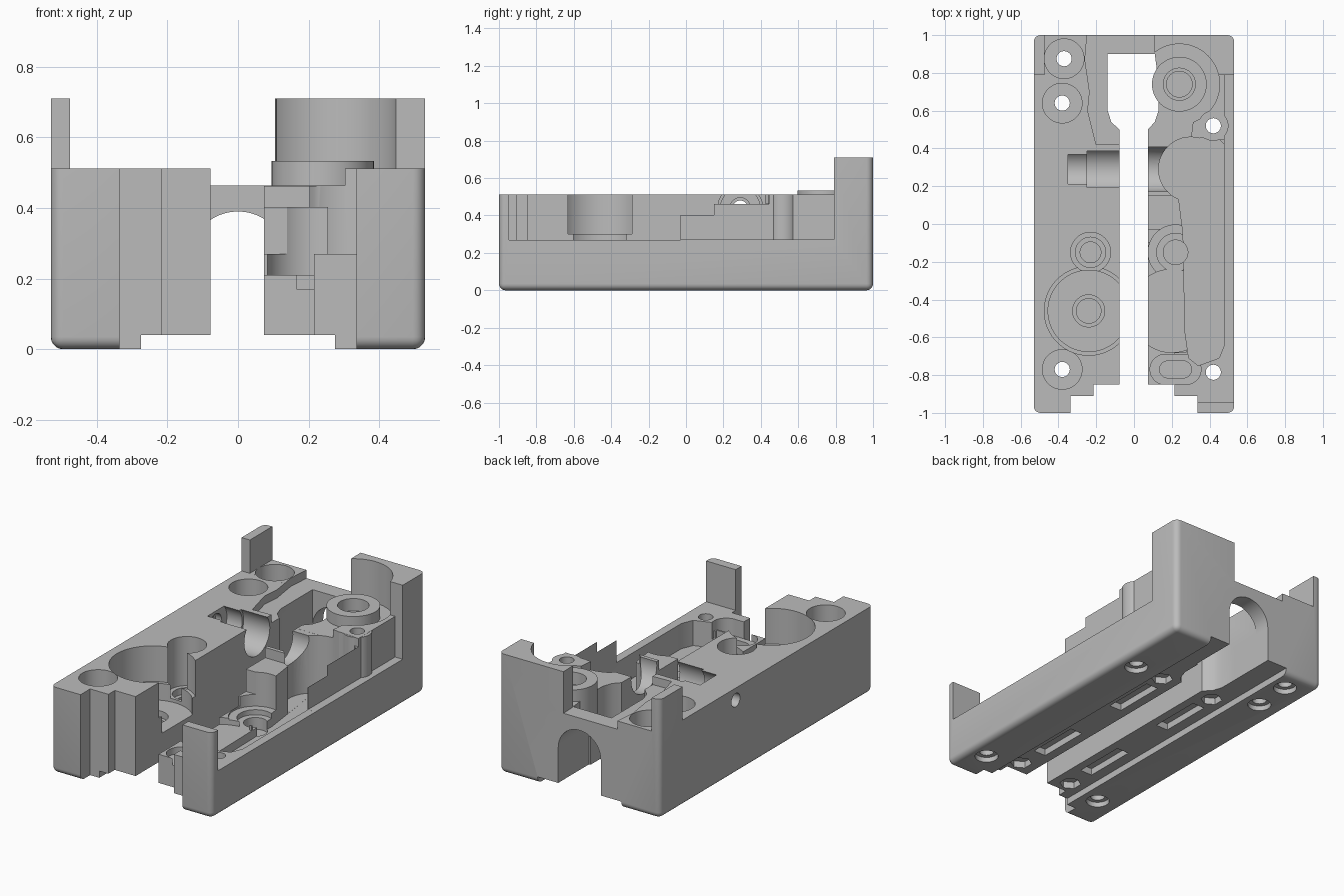
import bpy, bmesh, math
from mathutils import Matrix

if "Cube" in bpy.data.objects:
    bpy.data.objects.remove(bpy.data.objects["Cube"], do_unlink=True)

grey = bpy.data.materials.new("plain_grey")
grey.use_nodes = True
colour = (0.5, 0.5, 0.5, 1)
grey.diffuse_color = colour
grey.node_tree.nodes["Principled BSDF"].inputs["Base Color"].default_value = colour

TOP = 0.9      # above everything
LOW = -0.1     # below everything
helpers = []


def make(name, bm):
    bmesh.ops.recalc_face_normals(bm, faces=bm.faces)
    mesh = bpy.data.meshes.new(name)
    bm.to_mesh(mesh)
    bm.free()
    mesh.materials.append(grey)
    ob = bpy.data.objects.new(name, mesh)
    bpy.context.collection.objects.link(ob)
    return ob


def box_mesh(x0, x1, y0, y1, z0, z1):
    bm = bmesh.new()
    bmesh.ops.create_cube(bm, size=1)
    bmesh.ops.scale(bm, vec=(x1 - x0, y1 - y0, z1 - z0), verts=bm.verts)
    bmesh.ops.translate(bm, vec=((x0 + x1) / 2, (y0 + y1) / 2, (z0 + z1) / 2), verts=bm.verts)
    return bm


def apply_tool(bm, operation="DIFFERENCE"):
    tool = make("helper_tool", bm)
    tool.hide_render = True
    helpers.append(tool)
    mod = housing.modifiers.new("shape", "BOOLEAN")
    mod.operation = operation
    mod.solver = "EXACT"
    mod.object = tool


def cut_box(x0, x1, y0, y1, z0=LOW, z1=TOP):
    apply_tool(box_mesh(x0, x1, y0, y1, z0, z1))


def rod(r, start, end, axis="Z", centre=(0, 0), sides=48):
    bm = bmesh.new()
    bmesh.ops.create_cone(bm, cap_ends=True, segments=sides, radius1=r, radius2=r, depth=end - start)
    mid, (a, b) = (start + end) / 2, centre
    if axis == "X":
        bmesh.ops.rotate(bm, matrix=Matrix.Rotation(math.pi / 2, 3, "Y"), verts=bm.verts)
        place = (mid, a, b)
    elif axis == "Y":
        bmesh.ops.rotate(bm, matrix=Matrix.Rotation(math.pi / 2, 3, "X"), verts=bm.verts)
        place = (a, mid, b)
    else:
        place = (a, b, mid)
    bmesh.ops.translate(bm, vec=place, verts=bm.verts)
    return bm


def bore(x, y, r, z0=LOW, z1=TOP, sides=48):
    apply_tool(rod(r, z0, z1, "Z", (x, y), sides))


def cut_outline(points, z0, z1=TOP):
    bm = bmesh.new()
    face = bm.faces.new([bm.verts.new((x, y, z0)) for x, y in points])
    grown = bmesh.ops.extrude_face_region(bm, geom=[face])["geom"]
    bmesh.ops.translate(bm, vec=(0, 0, z1 - z0), verts=[v for v in grown if isinstance(v, bmesh.types.BMVert)])
    apply_tool(bm)


# Outer block with rounded bottom and upright edges
bm = box_mesh(-0.53, 0.53, -1, 1, 0, 0.71)
edges = [e for e in bm.edges if min(v.co.z for v in e.verts) < 0.01]
bmesh.ops.bevel(bm, geom=edges, offset=0.035, segments=5, profile=0.5, affect="EDGES")
housing = make("housing", bm)

# Main levels: upper deck, back corner posts and lowered bridge
cut_box(-0.6, 0.6, -1.1, 0.79, 0.512)
cut_box(-0.475, 0.1, 0.7, 1.1, 0.5122)
cut_outline([(-0.24, 1.1), (-0.26, 0.87), (-0.235, 0.7), (-0.245, 0.6), (-0.2, 0.42),
             (0.3, 0.44), (0.32, 0.6), (0.11, 0.88), (0.101, 1.1)], 0.463)

# Stepped front and central slot
cut_box(-0.335, 0.335, -1.1, -0.91)
cut_box(-0.215, 0.215, -1.2, -0.85)
cut_box(-0.078, 0.073, -1.3, 0.56)
cut_outline([(-0.078, 0.5), (-0.12, 0.54), (-0.14, 0.6), (-0.14, 0.9), (0.11, 0.9),
             (0.13, 0.75), (0.13, 0.6), (0.11, 0.54), (0.073, 0.5)], LOW)

# Arched tunnel at the back
apply_tool(rod(0.14, 0.7, 1.15, "Y", (0, 0.25)))
cut_box(-0.14, 0.14, 0.71, 1.16, LOW, 0.25)

# Shallow channel under the base
cut_box(-0.275, 0.275, -1.25, 1.25, -0.12, 0.04)

# Low outer side, keeping the thin front post
cut_box(0.05, 0.62, -0.945, -0.03, 0.27)
cut_box(0.48, 0.63, -0.04, 0.79, 0.2703)
cut_box(0.06, 0.61, -0.035, 0.15, 0.402)
cut_box(0.055, 0.615, 0.14, 0.445, 0.4625)

# Front inner shelf with its round recesses
cut_box(0.045, 0.215, -1.05, -0.66, 0.21)
cut_box(0.04, 0.275, -0.68, -0.1, 0.2102)
bore(0.22, -0.15, 0.145, 0.2)
bore(0.2, -0.46, 0.22, 0.17)
for r, z in ((0.1, 0.17), (0.065, 0.1)):
    bore(0.22, -0.15, r, z)

# Rounded slot recess at the front of the shelf
for half, r, z in ((0.055, 0.08, 0.17), (0.04, 0.045, 0.13)):
    cut_box(0.22 - half, 0.22 + half, -0.77 - r, -0.77 + r, z, 0.6)
    for side in (-1, 1):
        bore(0.22 + side * half, -0.77, r * 0.999, z + 0.0005, 0.61)

# Deep side pocket
cut_outline([(0.2, 0.42), (0.26, -0.05), (0.27, -0.57), (0.29, -0.71), (0.34, -0.75),
             (0.45, -0.71), (0.479, -0.64), (0.479, 0.42), (0.45, 0.45), (0.35, 0.455)], 0.12)
bore(0.3, 0.29, 0.17, 0.1205)

# Curved back wall, raised bearing boss and screw column
bore(0.24, 0.74, 0.213, 0.4635, TOP, 96)
apply_tool(rod(0.145, 0.3, 0.533, "Z", (0.24, 0.74)), "UNION")
apply_tool(rod(0.08, 0.1, 0.511, "Z", (0.42, 0.52)), "UNION")
for r, z in ((0.085, 0.46), (0.068, 0.36)):
    bore(0.24, 0.74, r, z)

# Stepped gear pockets on the other side
for r, z in ((0.235, 0.3), (0.215, 0.2), (0.085, 0.16), (0.065, 0.1)):
    bore(-0.24, -0.46, r, z, TOP, 72)
for r, z in ((0.106, 0.22), (0.08, 0.18), (0.055, 0.1)):
    bore(-0.23, -0.15, r, z)

# Cross channel with a hole out through the side wall
for r, x0, x1 in ((0.12, -0.25, 0.26), (0.106, -0.35, -0.2), (0.055, -0.39, -0.3), (0.04, -0.6, -0.33)):
    apply_tool(rod(r, x0, x1, "X", (0.29, 0.44)))

# Screw holes, countersunk from above and below
for x, y in ((-0.37, 0.875), (-0.38, 0.64), (-0.38, -0.77)):
    bore(x, y, 0.105, 0.4)
for x, y in ((-0.37, 0.875), (-0.38, 0.64), (-0.38, -0.77), (0.42, 0.52), (0.42, -0.785)):
    bore(x, y, 0.04)
    bore(x, y, 0.065, LOW, 0.03)

# Long and six-sided recesses under the base
for side in (-1, 1):
    for y in (0.2, -0.46):
        cut_box(side * 0.17 - 0.04, side * 0.17 + 0.04, y - 0.16, y + 0.16, LOW, 0.08)
    for y in (0.46, -0.77):
        bore(side * 0.18, y, 0.06, LOW, 0.08, 6)

# Bake the shape and remove the tools
bpy.context.view_layer.update()
graph = bpy.context.evaluated_depsgraph_get()
result = bpy.data.meshes.new_from_object(housing.evaluated_get(graph))
housing.modifiers.clear()
housing.data = result
result.materials.clear()
result.materials.append(grey)
for face in result.polygons:
    face.material_index = 0
for tool in helpers:
    bpy.data.objects.remove(tool, do_unlink=True)

bpy.ops.object.select_all(action="DESELECT")
housing.select_set(True)
bpy.context.view_layer.objects.active = housing
bpy.ops.object.shade_smooth_by_angle(angle=math.radians(30))
